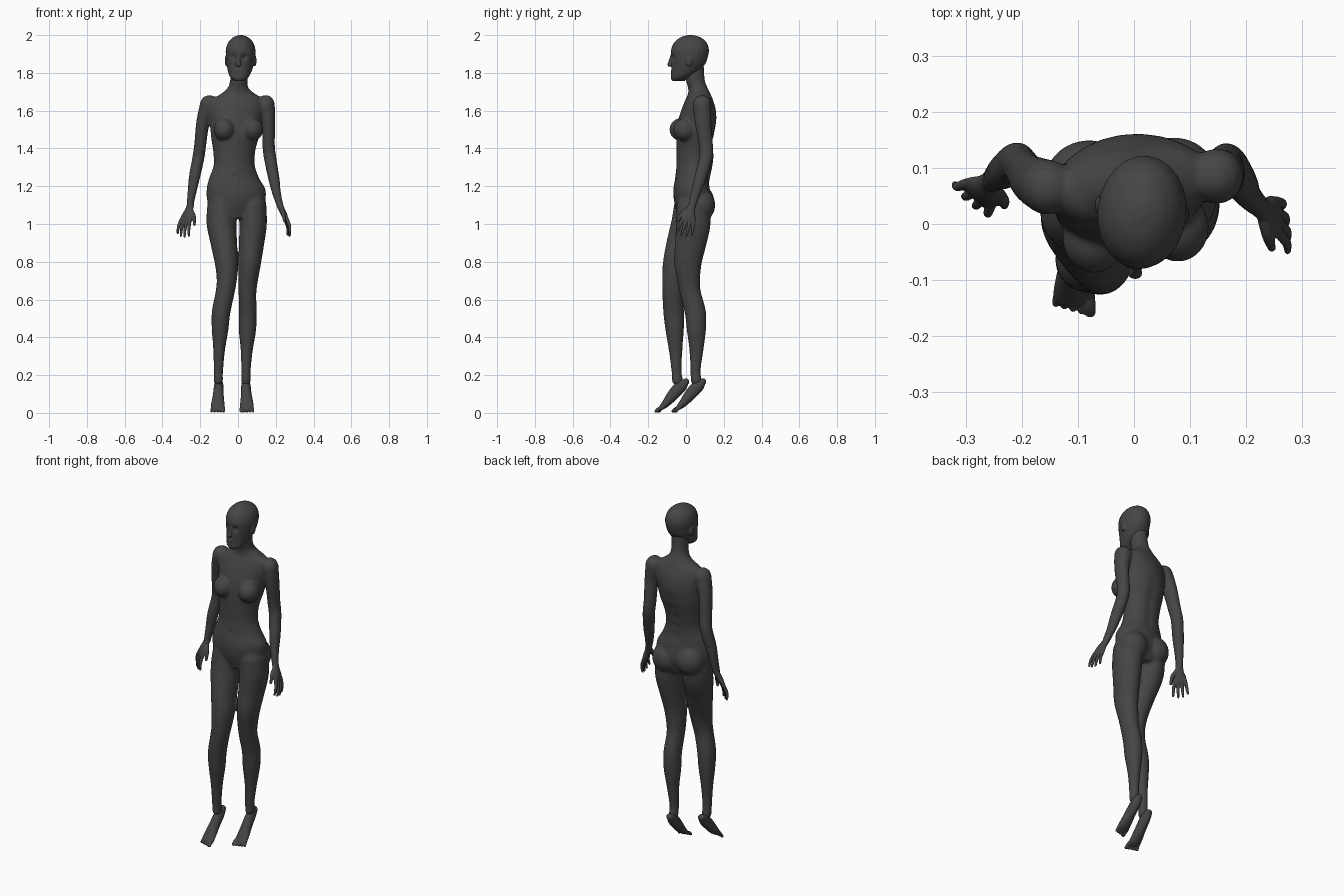
import bpy, bmesh, math
from mathutils import Vector, Matrix

default = bpy.data.objects.get("Cube")
if default:
    bpy.data.objects.remove(default)

UNIT = 0.01  # all dimensions below are in hundredths
SIDES = 24

skin = bpy.data.materials.new("dark grey skin")
skin.use_nodes = True
GREY = (0.06, 0.06, 0.06, 1)
skin.diffuse_color = GREY
skin.node_tree.nodes["Principled BSDF"].inputs["Base Color"].default_value = GREY


def spline(rows, steps=4):
    """Smooth the rows with a Catmull-Rom curve."""
    rows = [Vector(row) for row in rows]
    result = []
    for i in range(len(rows) - 1):
        before, start = rows[max(i - 1, 0)], rows[i]
        end, after = rows[i + 1], rows[min(i + 2, len(rows) - 1)]
        for k in range(steps):
            t = k / steps
            pull = (end - before) * t + (2 * before - 5 * start + 4 * end - after) * t * t
            pull += (3 * start - before - 3 * end + after) * t ** 3
            result.append(start + pull / 2)
    return result + [rows[-1]]


def loft(bm, rows, across=(1, 0, 0), flat=False):
    """Skin elliptical rings, each given as x, y, z, half width, half depth."""
    path = spline(rows)
    rings = []
    last = len(path) - 1
    for i, row in enumerate(path):
        tangent = (path[min(i + 1, last)] - path[max(i - 1, 0)]).to_3d()
        if flat:
            tangent = Vector((0, 0, 1))
        tangent.normalize()
        side = Vector(across)
        side = (side - tangent * side.dot(tangent)).normalized()
        depth = tangent.cross(side)
        centre, wide, deep = row.to_3d(), row[3], row[4]
        # Rounded caps at both ends
        caps = [(0, 1)]
        if i in (0, last) and not flat:
            sign = -1 if i == 0 else 1
            angles = [math.radians(a) for a in (0, 30, 60, 80)]
            caps = [(sign * math.sin(a) * min(wide, deep), math.cos(a)) for a in angles]
            if i == 0:
                caps.reverse()
        for offset, shrink in caps:
            ring = []
            for k in range(SIDES):
                a = math.tau * k / SIDES
                point = side * math.cos(a) * wide + depth * math.sin(a) * deep
                ring.append(bm.verts.new(centre + tangent * offset + point * shrink))
            rings.append(ring)
    for low, high in zip(rings, rings[1:]):
        for k in range(SIDES):
            n = (k + 1) % SIDES
            bm.faces.new((low[k], low[n], high[n], high[k]))
    bm.faces.new(rings[0][::-1])
    bm.faces.new(rings[-1])


def ball(bm, centre, radii):
    matrix = Matrix.Translation(centre) @ Matrix.Diagonal((*radii, 1))
    bmesh.ops.create_uvsphere(bm, u_segments=SIDES, v_segments=16, radius=1, matrix=matrix)


def finish(name, bm, voxel, smoothing, dents=()):
    """Fuse the overlapping forms into one smooth skin, then press in the dents."""
    mesh = bpy.data.meshes.new(name)
    bmesh.ops.recalc_face_normals(bm, faces=bm.faces)
    bm.to_mesh(mesh)
    bm.free()
    obj = bpy.data.objects.new(name, mesh)
    bpy.context.collection.objects.link(obj)
    remesh = obj.modifiers.new("fuse", "REMESH")
    remesh.mode, remesh.voxel_size = "VOXEL", voxel
    soften = obj.modifiers.new("soften", "SMOOTH")
    soften.factor, soften.iterations = 0.5, smoothing
    graph = bpy.context.evaluated_depsgraph_get()
    obj.data = bpy.data.meshes.new_from_object(obj.evaluated_get(graph))
    obj.modifiers.clear()
    bpy.data.meshes.remove(mesh)
    obj.data.name = name
    for vert in obj.data.vertices:
        for centre, radius, push in dents:
            gap = (vert.co - Vector(centre)).length / radius
            if gap < 3:
                vert.co += Vector(push) * math.exp(-gap * gap)
        vert.co *= UNIT
    obj.data.materials.clear()
    obj.data.materials.append(skin)
    obj.data.polygons.foreach_set("use_smooth", [True] * len(obj.data.polygons))


# Torso and neck, turned slightly to the left
body = bmesh.new()
loft(body, [(-1, 3.5, 103, 9, 7), (-1, 3.5, 111, 15, 9.5), (-1, 3, 118, 15.8, 9.5),
            (-2, 3, 124, 13.5, 8.7), (-2, 3.3, 131, 11, 8.3), (-2, 4, 139, 11.3, 9),
            (-1.5, 5, 147, 13, 10), (-1, 6, 155, 13.8, 10), (-0.5, 6.7, 161, 14.5, 8.8),
            (0, 7, 166, 13.5, 7), (0, 7, 169, 9, 5.8), (0, 6.3, 172, 5.6, 5.2),
            (0.4, 5, 176, 4.6, 5), (0.8, 4.5, 184, 4.5, 5)], (1, 0.15, 0), flat=True)
for x, y in ((-7.2, -2.6), (7.8, -0.6)):
    ball(body, (x, y, 150), (5.6, 6.2, 6))
for x, y, z in ((-8, 7.5, 112), (7, 8, 110)):
    ball(body, (x, y, z), (8, 7.5, 8.5))

# Arms, shoulder to wrist
loft(body, [(-15.3, 6.5, 163.5, 4.8, 5), (-18.5, 8, 154, 3.6, 4.4), (-20, 10, 142, 3.2, 3.8),
            (-21, 11, 135, 3.2, 3.6), (-23, 9.5, 125, 3, 3.3), (-24.5, 8.5, 116, 2.3, 2.6),
            (-25.5, 7.5, 109, 1.8, 2.1)])
loft(body, [(14.7, 8.5, 163.5, 4.8, 5), (16.2, 9, 154, 3.6, 4.4), (16.2, 10.5, 142, 3.3, 3.8),
            (17, 10.5, 135, 3.3, 3.6), (19, 7.5, 124, 3, 3.3), (20.5, 5, 116, 2.3, 2.6),
            (22.5, 3, 109, 1.8, 2.1)])

# Legs, hip to ankle
loft(body, [(-8.5, 3, 112, 7.5, 9), (-8.7, 1.5, 101, 8, 9.2), (-7.5, -2, 90, 7, 8.3),
            (-6, -5, 79, 6.2, 7.3), (-6, -6.5, 70, 5.3, 6.2), (-7, -7, 63, 5, 5.5),
            (-9, -6.5, 53, 4.9, 5.5), (-9.5, -6, 44, 4.4, 4.9), (-10, -5.5, 33, 3.1, 3.6),
            (-10.4, -5, 22, 2.5, 2.7), (-10.4, -4.5, 17, 2.5, 3)])
loft(body, [(7.5, 4, 110, 7.5, 9), (8, 3.8, 100, 7.3, 9.2), (7.2, 2.5, 90, 6.7, 8.3),
            (6.3, 1, 80, 6, 7.4), (5.3, 1.5, 70, 5.2, 6), (5, 2.5, 63, 4.7, 5.5),
            (5.2, 5, 53, 4.7, 5.6), (5, 5.5, 44, 4.6, 5.1), (4.6, 5.5, 33, 3.2, 3.7),
            (4.2, 5, 22, 2.5, 2.7), (4.2, 5.5, 17, 2.5, 3)])
navel = ((-1.5, -5.5, 125), 1, (0, 0.6, 0))
spine = [((-1, 13, z), 3, (0, 0.8 * -1, 0)) for z in range(126, 156, 6)]
finish("body", body, 0.65, 10, [navel] + spine)

# Head with nose, lips and ears, and pressed-in eye sockets
head = bmesh.new()
loft(head, [(0.6, -4, 175.6, 2.3, 3.2), (0.7, -3.2, 177.3, 4.6, 4.8), (0.9, -0.6, 180.5, 6.2, 7.2),
            (1.2, 1.2, 184.5, 7.2, 8.9), (1.4, 1.8, 188, 7.7, 9.7), (1.4, 2.1, 192, 7.9, 10.1),
            (1.4, 2.3, 196, 6.7, 8.7), (1.4, 2.4, 198.8, 4, 5.4), (1.4, 2.4, 200, 1, 1.3)],
     (1, -0.1, 0), flat=True)
loft(head, [(0.5, -7.4, 189.5, 0.7, 0.8), (0.3, -8.2, 186.5, 0.8, 1), (0.2, -8.8, 184.3, 1.4, 1.1)])
ball(head, (0.3, -7.2, 181), (2.2, 0.9, 0.6))
ball(head, (0.3, -7, 179.9), (1.8, 0.9, 0.6))
ball(head, (0.4, -6, 177.2), (2, 1.7, 1.4))
for side in (-1, 1):
    ball(head, (1.4 + 7.5 * side, 2.5 - 0.8 * side, 186.5), (0.9, 1.8, 3.1))
finish("head", head, 0.4, 4,
       [((0.4 + 3 * side, -7.5, 188.2), 1.6, (0, 1.2, 0)) for side in (-1, 1)])


def hand(name, wrist, along, thumb_side, palm):
    """Palm, four spread fingers and a thumb."""
    bm = bmesh.new()
    wrist, along = Vector(wrist), Vector(along).normalized()
    side = Vector(thumb_side)
    side = (side - along * side.dot(along)).normalized()
    curl = along.cross(side) * palm

    def place(forward, sideways, inward, wide, deep):
        point = wrist + along * forward + side * sideways + curl * inward
        return (*point, wide, deep)

    loft(bm, [place(-1, 0, 0, 2, 1.7), place(2, 0.1, 0, 2.4, 1.6), place(5, 0.2, 0, 3.6, 1.5),
              place(8, 0, 0.2, 3.7, 1.1)], side)
    for i, length in enumerate((6.5, 8, 8.3, 7.6)):
        spread = (i - 1.5) * 1.9
        loft(bm, [place(7, spread, 0.1, 0.95, 0.95),
                  place(8 + length * 0.5, spread * 1.25, 0.5, 0.85, 0.85),
                  place(8 + length, spread * 1.4, 2, 0.6, 0.6)], side)
    loft(bm, [place(2, 1.5, 0.3, 1.2, 1.2), place(5, 4, 1, 1.1, 1.1),
              place(9, 5, 2.2, 0.7, 0.7)], side)
    finish(name, bm, 0.3, 2)


hand("right_hand", (-25.5, 7.5, 109), (-5, -5, -15), (0.8, -0.6, 0), -1)
hand("left_hand", (22.5, 3, 109), (7, -4, -15), (0.2, -1, 0), 1)


def foot(name, side, x, y):
    """Pointed foot with five toes, the big toe on the inner side."""
    bm = bmesh.new()

    def place(rows):
        return [(x + side * u, y + v, *rest) for u, v, *rest in rows]

    loft(bm, place([(0, 9, 16.5, 2.1, 1.8), (0, 6.5, 14.3, 2.5, 3.2), (0.2, 2.5, 10, 2.8, 3.1),
                    (0.4, -1, 5.8, 3.4, 2.3), (0.5, -3.3, 3.4, 3.7, 1.6),
                    (0.5, -4.6, 2.4, 3.4, 1.1)]))
    for i in range(5):
        u, size = -2.2 + 1.4 * i, 1.05 if i == 0 else 0.75
        loft(bm, place([(u, -3.5, 3, size, size), (u * 1.05, -5.5 + 0.3 * i, 2, size, size),
                        (u * 1.1, -6.9 + 0.45 * i, 0.9, size * 0.9, 0.8)]))
    finish(name, bm, 0.3, 3)


foot("left_foot", 1, 4.2, 0)
foot("right_foot", -1, -10.2, -9)
